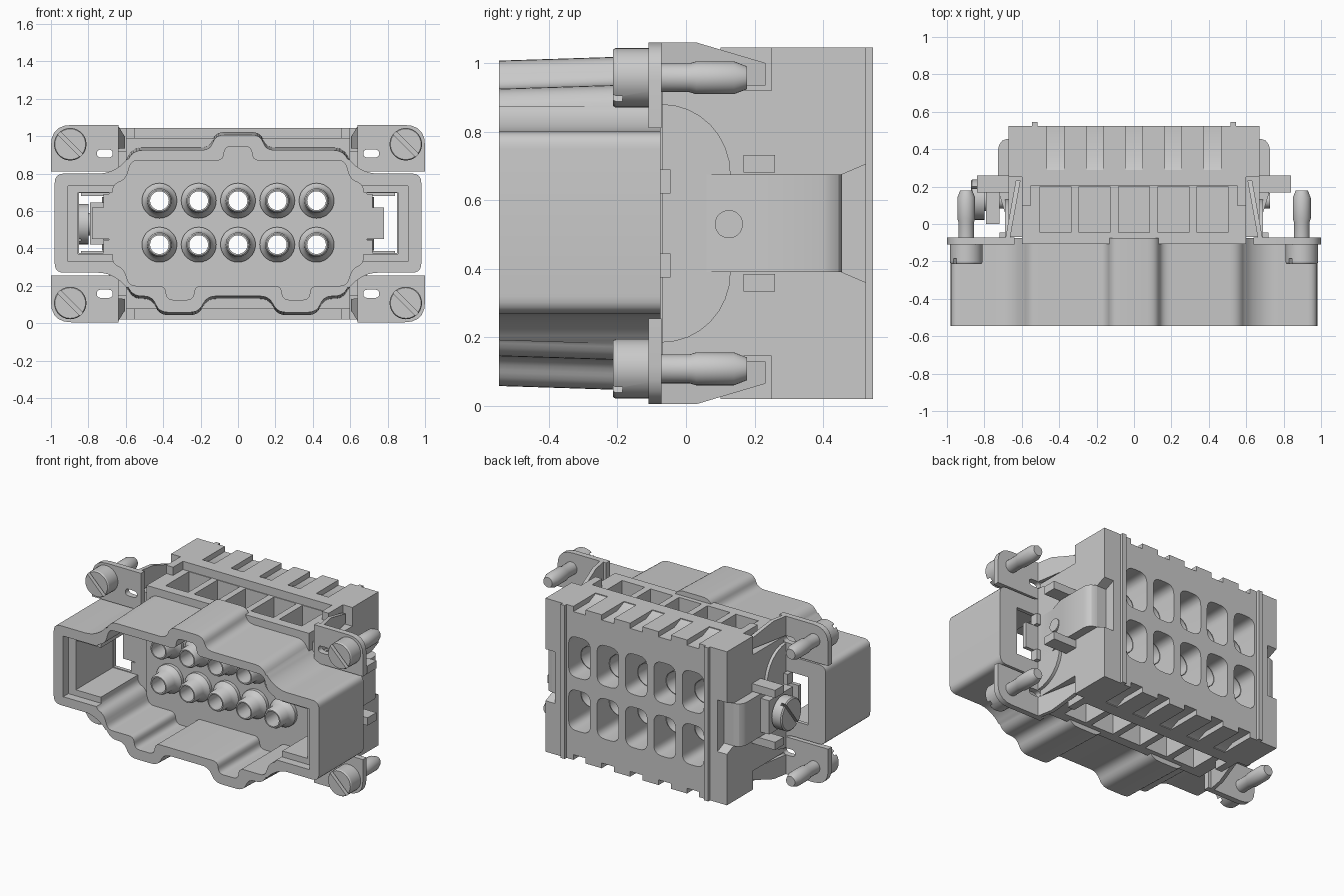
import bpy, bmesh, math
from mathutils import Vector

cube = bpy.data.objects.get("Cube")
if cube:
    bpy.data.objects.remove(cube)

MID = 0.5325                       # height of the mirror plane
COLS = [-0.42, -0.21, 0, 0.21, 0.42]
ROWS = [0.42, 0.655]

grey = bpy.data.materials.new("plain grey")
grey.use_nodes = True
grey.diffuse_color = (0.59, 0.59, 0.59, 1)
grey.node_tree.nodes["Principled BSDF"].inputs["Base Color"].default_value = grey.diffuse_color
parts = []


def finish(name, bm):
    bmesh.ops.recalc_face_normals(bm, faces=bm.faces)
    mesh = bpy.data.meshes.new(name)
    bm.to_mesh(mesh)
    bm.free()
    mesh.materials.append(grey)
    obj = bpy.data.objects.new(name, mesh)
    bpy.context.collection.objects.link(obj)
    parts.append(obj)
    return obj


def place(axis, p, q, h):
    """Plane point (p, q) at height h along the axis."""
    return {"x": (h, p, q), "y": (p, h, q), "z": (p, q, h)}[axis]


def prism(name, pts, axis, a, b):
    bm = bmesh.new()
    lo = [bm.verts.new(place(axis, p, q, a)) for p, q in pts]
    hi = [bm.verts.new(place(axis, p, q, b)) for p, q in pts]
    bm.faces.new(lo)
    bm.faces.new(hi)
    for i in range(len(pts)):
        j = (i + 1) % len(pts)
        bm.faces.new((lo[i], lo[j], hi[j], hi[i]))
    return finish(name, bm)


def rect(a, b, c, d):
    return [(a, c), (b, c), (b, d), (a, d)]


def box(name, x0, x1, y0, y1, z0, z1):
    return prism(name, rect(x0, x1, y0, y1), "z", z0, z1)


def rounded(pts, r, n=5):
    """Round every corner of a polygon."""
    out = []
    pts = [Vector(p) for p in pts]
    for i, p in enumerate(pts):
        u, v = pts[i - 1] - p, pts[(i + 1) % len(pts)] - p
        a = p + u.normalized() * min(r, u.length * 0.45)
        b = p + v.normalized() * min(r, v.length * 0.45)
        for k in range(n + 1):
            t = k / n
            out.append(tuple(a * (1 - t) ** 2 + p * 2 * t * (1 - t) + b * t * t))
    return out


def both(half):
    """Complete a right half profile with its mirror image."""
    return half + [(-x, z) for x, z in reversed(half)]


def keep(pts):
    return pts


def flip(pts):
    return [(p, 2 * MID - z) for p, z in pts]


def side(s, a, b):
    return sorted((s * a, s * b))


def lathe(name, axis, p, q, profile, closed=False, n=28):
    """Revolve (height, radius) points round an axis."""
    bm = bmesh.new()
    rings = []
    for h, r in profile:
        rings.append([bm.verts.new(place(axis, p + r * math.cos(math.tau * k / n),
                                         q + r * math.sin(math.tau * k / n), h)) for k in range(n)])
    pairs = list(zip(rings, rings[1:]))
    if closed:
        pairs.append((rings[-1], rings[0]))
    else:
        bm.faces.new(rings[0])
        bm.faces.new(rings[-1])
    for a, b in pairs:
        for k in range(n):
            j = (k + 1) % n
            bm.faces.new((a[k], a[j], b[j], b[k]))
    return finish(name, bm)


def cut(target, *cutters):
    """Subtract each cutter and discard it."""
    for c in cutters:
        mod = target.modifiers.new("cut", "BOOLEAN")
        mod.object, mod.operation, mod.solver = c, "DIFFERENCE", "EXACT"
    deps = bpy.context.evaluated_depsgraph_get()
    mesh = bpy.data.meshes.new_from_object(target.evaluated_get(deps))
    target.modifiers.clear()
    target.data = mesh
    for c in cutters:
        parts.remove(c)
        bpy.data.objects.remove(c)


# Front shroud with keyed hollow and side latch pockets
outer = both([(0.12, 1.022), (0.15, 0.94), (0.56, 0.94), (0.61, 0.85), (0.70, 0.80), (0.98, 0.80),
              (0.98, 0.27), (0.70, 0.27), (0.61, 0.215), (0.56, 0.13), (0.46, 0.13), (0.42, 0.043),
              (0.21, 0.043), (0.165, 0.13)])
inner = both([(0.07, 0.945), (0.08, 0.87), (0.57, 0.87), (0.60, 0.77), (0.67, 0.74), (0.67, 0.32),
              (0.61, 0.29), (0.58, 0.20), (0.39, 0.20), (0.38, 0.125), (0.24, 0.125), (0.23, 0.20)])
shroud = prism("shroud", rounded(outer, 0.05), "y", -0.545, -0.075)
for v in shroud.data.vertices:     # slight draft on the keys towards the mouth
    if v.co.y < -0.5 and abs(v.co.z - MID) > 0.35:
        v.co.z -= math.copysign(0.015, v.co.z - MID)
cut(shroud, prism("hollow", rounded(inner, 0.035), "y", -0.6, -0.1))
for s in (1, -1):
    cut(shroud, box("latch_recess", *side(s, 0.6, 0.91), -0.6, -0.49, 0.33, 0.735),
        box("latch_pocket", *side(s, 0.6, 0.855), -0.6, -0.1, 0.37, 0.70),
        box("latch_window", *side(s, 0.69, 0.85), -0.2, 0, 0.375, 0.695))

# Rear body: low front half, tall back half
body = prism("body", [(-0.108, 0.075), (0.205, 0.075), (0.205, 0.02), (0.525, 0.02), (0.525, 1.045),
                      (0.205, 1.045), (0.205, 0.99), (-0.108, 0.99)], "x", -0.6, 0.6)
slot = [(0.29, 1.1), (0.29, 1.04), (0.36, 1.01), (0.6, 1.01), (0.6, 1.1)]
well = rect(-0.045, 0.2, 0.78, 1.1)
for x in COLS:
    cutters = []
    for f in (keep, flip):
        cutters.append(prism("slot", f(slot), "x", x - 0.045, x + 0.045))
        cutters.append(prism("well", f(well), "x", x - 0.083, x + 0.083))
        window = f(rect(x - 0.08, x + 0.08, 0.575, 0.845))
        cutters.append(prism("wire_window", rounded(window, 0.06), "y", 0.27, 0.6))
    cut(body, *cutters)
    for z in ROWS:
        for target in (body, shroud):
            cut(target, lathe("bore", "y", x, z, [(-0.3, 0.052), (0.4, 0.052)]))

# Contact sleeves and wire funnels
for x in COLS:
    for z in ROWS:
        lathe("contact_sleeve", "y", x, z,
              [(-0.06, 0.053), (-0.06, 0.094), (-0.13, 0.094), (-0.145, 0.08), (-0.165, 0.068),
               (-0.225, 0.066), (-0.24, 0.058), (-0.24, 0.05), (-0.06, 0.05)], closed=True)
        lathe("wire_funnel", "y", x, z + math.copysign(0.01, z - MID),
              [(0.26, 0.066), (0.26, 0.078), (0.40, 0.078), (0.40, 0.074)], closed=True)

for s in (1, -1):
    # End slab with corner notches and a chamfered centre notch
    half = [(0.455, 0.675), (0.525, 0.705), (0.525, 1.045), (0.25, 1.045), (0.25, 0.92), (-0.07, 0.92)]
    prism("end_slab", half + flip(half)[::-1], "x", *side(s, 0.58, 0.67))
    box("back_rib", *side(s, 0.515, 0.545), 0.5, 0.545, 0.02, 1.045)
    box("shoulder", *side(s, 0.55, 0.6), 0.1, 0.25, 0.02, 1.045)

    # Flared end plate rising into a boss
    flare = [(-0.07 + 0.2 * math.sin(t * math.pi / 16), 0.675 + 0.205 * math.cos(t * math.pi / 16))
             for t in range(9)]
    prism("flared_plate", flare + flip(flare)[::-1], "x", *side(s, 0.64, 0.69))
    boss = [(0.60, -0.06), (0.69, -0.06), (0.69, 0.06), (0.727, 0.18), (0.727, 0.40), (0.72, 0.425),
            (0.705, 0.445), (0.68, 0.455), (0.60, 0.455)]
    prism("end_boss", [(s * x, y) for x, y in boss], "z", 0.39, 0.675)
    lathe("boss_pin", "x", 0.125, 0.53, [(s * 0.68, 0.041), (s * 0.728, 0.041)])

    # Latch clip inside the shroud window
    box("latch_plate", *side(s, 0.66, 0.78), -0.1, -0.075, 0.45, 0.62)

    for f in (keep, flip):
        z0, z1 = sorted(z for _, z in f([(0, 0.62), (0, 0.69)]))
        box("latch_hook", *side(s, 0.67, 0.72), -0.1, -0.045, z0, z1)

        # Mounting ear with slot
        ear_shape = [(0.64, 0.81)] + rounded(rect(0.64, 1, 0.81, 1.06), 0.11)[12:18] + [(0.64, 1.06)]
        ear_shape.insert(1, (1, 0.81))
        ear = prism("mounting_ear", [(s * x, z) for x, z in f(ear_shape)], "y", -0.11, -0.072)
        hole = rounded(rect(0.67, 0.755, 0.885, 0.93), 0.03)
        cut(ear, prism("ear_slot", [(s * x, z) for x, z in f(hole)], "y", -0.2, 0))

        # Spring arm leaning in towards the body
        arm = prism("spring_arm", f([(-0.09, 0.93), (-0.09, 1.06), (0.03, 1.06), (0.232, 1.0),
                                     (0.232, 0.935)]), "x", *side(s, 0.665, 0.69))
        for v in arm.data.vertices:
            v.co.x -= s * 0.18 * (v.co.y + 0.09)

        # Retaining screw
        z = f([(0, 0.957)])[0][1]
        x = s * 0.897
        lathe("screw_shank", "y", x, z, [(-0.1, 0.042), (0.01, 0.042), (0.03, 0.048), (0.14, 0.048),
                                         (0.178, 0.033)])
        head = lathe("screw_head", "y", x, z, [(-0.213, 0.082), (-0.205, 0.087), (-0.1, 0.087)])
        groove = [(x + a * 0.1 + b * 0.008, z - a * 0.1 + b * 0.008)
                  for a, b in ((-1, -1), (1, -1), (1, 1), (-1, 1))]
        cut(head, prism("screw_groove", groove, "y", -0.25, -0.185))

        # Clip tab beside the boss
        z0, z1 = sorted(z for _, z in f([(0, 0.68), (0, 0.732)]))
        box("clip_tab", *side(s, 0.66, 0.84), 0.168, 0.26, z0, z1)

# Earth clamp and its screw, on one end only
box("clamp_plate", -0.79, -0.72, 0.0, 0.25, 0.42, 0.645)
clamp = lathe("clamp_screw", "x", 0.13, 0.53, [(-0.76, 0.06), (-0.80, 0.06), (-0.80, 0.108),
                                               (-0.865, 0.108), (-0.872, 0.1)])
cut(clamp, prism("clamp_groove", [(0.02, 0.40), (0.04, 0.40), (0.24, 0.66), (0.22, 0.66)], "x", -0.9, -0.84))

# Smooth the curved faces, keep edges sharp
bpy.ops.object.select_all(action="DESELECT")
for obj in parts:
    obj.select_set(True)
bpy.context.view_layer.objects.active = parts[0]
bpy.ops.object.shade_smooth_by_angle(angle=math.radians(30))
